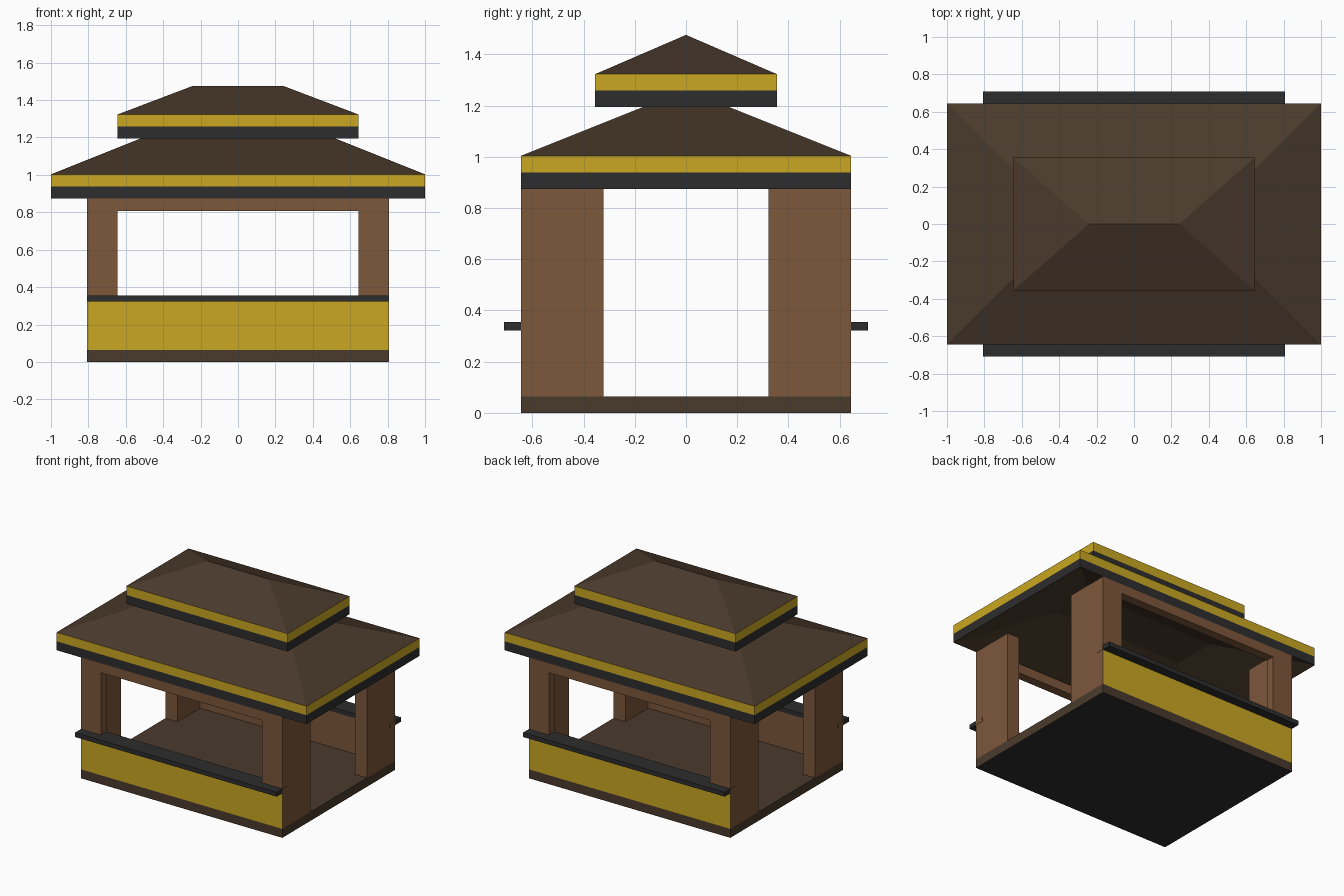
import bpy, bmesh

if "Cube" in bpy.data.objects:
    bpy.data.objects.remove(bpy.data.objects["Cube"])

U = 1 / 31  # design grid unit


def material(name, srgb):
    m = bpy.data.materials.new(name)
    lin = [((c / 255 + 0.055) / 1.055) ** 2.4 for c in srgb]
    m.diffuse_color = (*lin, 1)
    m.use_nodes = True
    m.node_tree.nodes["Principled BSDF"].inputs["Base Color"].default_value = m.diffuse_color
    return m


ROOF = material("dark_brown", (74, 58, 44))
WOOD = material("wood_brown", (125, 87, 59))
GOLD = material("gold_yellow", (202, 167, 34))
DARK = material("charcoal", (45, 45, 45))


def finish(name, bm, mats):
    me = bpy.data.meshes.new(name)
    bmesh.ops.recalc_face_normals(bm, faces=bm.faces)
    bm.to_mesh(me)
    bm.free()
    for m in mats:
        me.materials.append(m)
    ob = bpy.data.objects.new(name, me)
    bpy.context.collection.objects.link(ob)
    return ob


def box(name, x, y, z, mats, rule=None):
    """Box from grid-unit ranges; rule(normal) picks the second material."""
    bm = bmesh.new()
    bmesh.ops.create_cube(bm, size=1)
    for v in bm.verts:
        v.co = [(r[0] if c < 0 else r[1]) * U for c, r in zip(v.co, (x, y, z))]
    bm.normal_update()
    for f in bm.faces:
        f.material_index = int(bool(rule and rule(f.normal)))
    return finish(name, bm, mats)


def prism(name, pts, z0, z1, mat):
    bm = bmesh.new()
    f = bm.faces.new([bm.verts.new((px * U, py * U, z0 * U)) for px, py in pts])
    up = bmesh.ops.extrude_face_region(bm, geom=[f])["geom"]
    bmesh.ops.translate(bm, vec=(0, 0, (z1 - z0) * U),
                        verts=[g for g in up if isinstance(g, bmesh.types.BMVert)])
    return finish(name, bm, [mat])


def roof(name, ex, ey, tx, ty, z, rise):
    """Hipped roof slab: sloped underside, two-colour fascia, sloped top."""
    rings = [(tx, ty, z + rise), (ex, ey, z), (ex, ey, z + 2),
             (ex, ey, z + 4), (tx, ty, z + 4 + rise)]
    bm = bmesh.new()
    loops = [[bm.verts.new((sx * hx * U, sy * hy * U, h * U))
              for sx, sy in ((-1, -1), (1, -1), (1, 1), (-1, 1))]
             for hx, hy, h in rings]
    for i, band in enumerate((0, 1, 2, 0)):
        a, b = loops[i], loops[i + 1]
        for k in range(4):
            n = (k + 1) % 4
            bm.faces.new((a[k], a[n], b[n], b[k])).material_index = band
    if ty > 0:
        bm.faces.new(loops[0])
        bm.faces.new(loops[-1])
    bmesh.ops.remove_doubles(bm, verts=bm.verts, dist=1e-5)
    return finish(name, bm, [ROOF, DARK, GOLD])


# Floor slab with charcoal underside
box("floor", (-25, 25), (-20, 20), (0, 2), [ROOF, DARK], lambda n: n.z < -0.5)

for sy, side in ((-1, "front"), (1, "back")):
    span = lambda a, b: sorted((sy * a, sy * b))
    # Low wall, gold on its outer face, wood elsewhere
    box(side + "_wall", (-25, 25), span(18, 20), (2, 10), [WOOD, GOLD],
        lambda n, s=sy: n.y * s > 0.5)
    # Counter ledge and header beam
    box(side + "_counter", (-25, 25), span(18, 22), (10, 11), [DARK])
    box(side + "_beam", (-20, 20), span(18, 20), (25, 27.1), [WOOD])
    for sx, end in ((-1, "left"), (1, "right")):
        # Corner post: L-shaped upper part, straight lower leg behind the wall
        ell = [(20, 20), (25, 20), (25, 10), (22, 10), (22, 18), (20, 18)]
        prism(f"{side}_{end}_post", [(sx * a, sy * b) for a, b in ell], 11, 27.1, WOOD)
        leg_x = sorted((sx * 22, sx * 25))
        box(f"{side}_{end}_post_foot", leg_x, span(10, 18), (2, 11), [WOOD])
        # Sliver of post that shows at the counter's end
        box(f"{side}_{end}_post_side", sorted((sx * 24.9, sx * 25.05)), span(18, 20),
            (10, 11), [WOOD])

# Two stacked roofs
roof("lower_roof", 31, 20, 16, 5, 27.1, 6)
roof("upper_roof", 20, 11, 7.5, 0, 37, 4.75)
